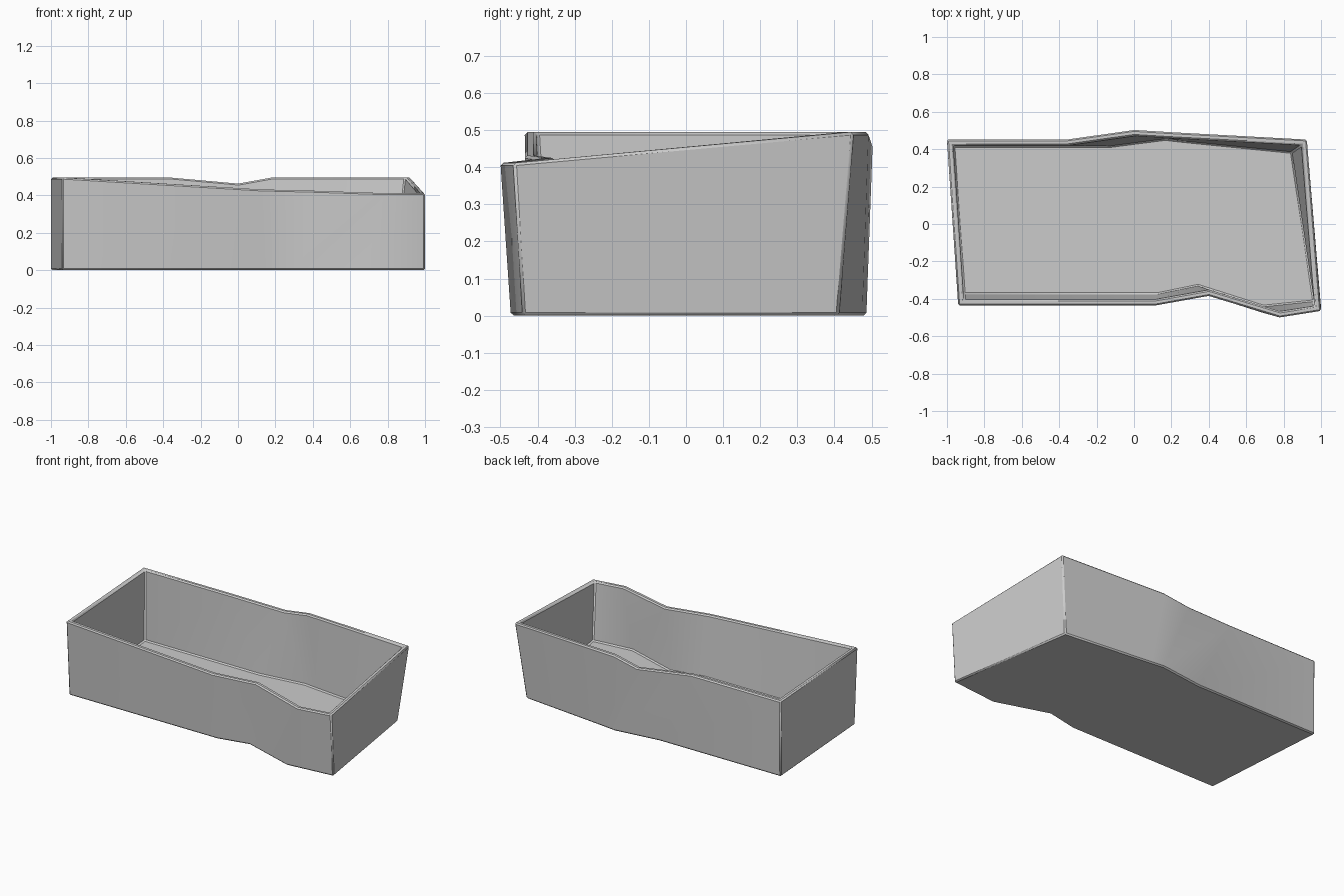
import bpy, bmesh
from mathutils import Vector

if "Cube" in bpy.data.objects:
    bpy.data.objects.remove(bpy.data.objects["Cube"])

WALL = 0.032
FLOOR = 0.035

# rim outline, counter-clockwise, with its varying height
rim = [(-0.94, -0.435, 0.495), (0.12, -0.435, 0.432), (0.40, -0.385, 0.425),
       (0.78, -0.50, 0.412), (1.0, -0.465, 0.412), (0.925, 0.452, 0.495),
       (0.18, 0.492, 0.495), (0.0, 0.503, 0.463), (-0.36, 0.452, 0.495),
       (-1.0, 0.452, 0.495)]
# matching base outline
base = [(-0.94, -0.405), (0.13, -0.405), (0.335, -0.362), (0.68, -0.472),
        (1.0, -0.44), (0.868, 0.412), (0.27, 0.475), (0.18, 0.486),
        (-0.12, 0.448), (-1.0, 0.448)]


def inset(points, d):
    """Move a closed outline inwards by d, keeping heights."""
    result = []
    n = len(points)
    for i, p in enumerate(points):
        a, b, c = (Vector(q[:2]) for q in (points[i - 1], p, points[(i + 1) % n]))
        e1, e2 = (b - a).normalized(), (c - b).normalized()
        n1, n2 = Vector((-e1.y, e1.x)), Vector((-e2.y, e2.x))
        v = b + (n1 + n2) * d / (1 + n1.dot(n2))
        result.append((v.x, v.y, p[2]))
    return result


# outline at floor height, between base and rim
floor_line = []
for (bx, by), (rx, ry, rz) in zip(base, rim):
    t = FLOOR / rz
    floor_line.append((bx + (rx - bx) * t, by + (ry - by) * t, FLOOR))

# loops run from the underside, up the outside, over the rim and down inside
loops = [[(x, y, 0) for x, y in base], rim, inset(rim, WALL), inset(floor_line, WALL)]
bm = bmesh.new()
rings = [[bm.verts.new(p) for p in loop] for loop in loops]
for r0, r1 in zip(rings, rings[1:]):
    for i in range(len(r0)):
        j = (i + 1) % len(r0)
        bm.faces.new((r0[i], r0[j], r1[j], r1[i]))
bm.faces.new(rings[0][::-1])
bm.faces.new(rings[-1])
bmesh.ops.recalc_face_normals(bm, faces=bm.faces)

mesh = bpy.data.meshes.new("open_tray")
bm.to_mesh(mesh)
bm.free()
tray = bpy.data.objects.new("open_tray", mesh)
bpy.context.collection.objects.link(tray)

# thin chamfer on the corners and rim
bevel = tray.modifiers.new("edge_chamfer", 'BEVEL')
bevel.width = 0.008
bevel.segments = 1
bevel.limit_method = 'ANGLE'
bevel.angle_limit = 0.8

bpy.context.view_layer.objects.active = tray
tray.select_set(True)
bpy.ops.object.shade_smooth_by_angle(angle=0.5)
